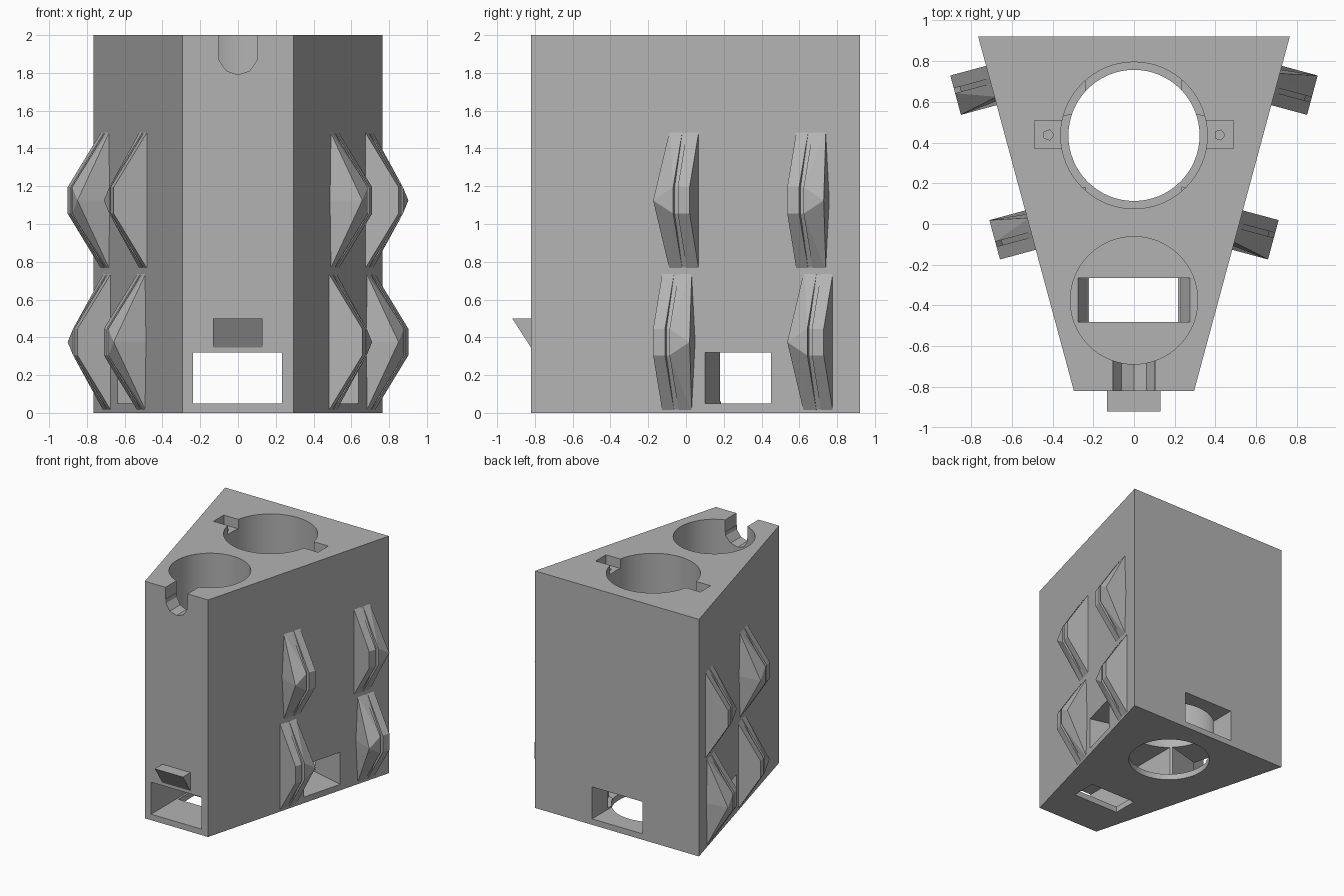
import bpy, bmesh, math
from mathutils import Vector

cube = bpy.data.objects.get("Cube")
if cube:
    bpy.data.objects.remove(cube, do_unlink=True)

grey = bpy.data.materials.new("plain grey")
grey.use_nodes = True
grey.diffuse_color = (0.45, 0.45, 0.45, 1)
grey.node_tree.nodes["Principled BSDF"].inputs["Base Color"].default_value = (0.45, 0.45, 0.45, 1)

FRONT, BACK, HALF_FRONT, HALF_BACK = -0.82, 0.92, 0.295, 0.765
SLOPE = (HALF_BACK - HALF_FRONT) / (BACK - FRONT)
along = Vector((SLOPE, 1, 0)).normalized()
outward = Vector((along.y, -along.x, 0))


def finish(name, bm):
    bmesh.ops.recalc_face_normals(bm, faces=bm.faces)
    mesh = bpy.data.meshes.new(name)
    bm.to_mesh(mesh)
    bm.free()
    mesh.materials.append(grey)
    ob = bpy.data.objects.new(name, mesh)
    bpy.context.collection.objects.link(ob)
    return ob


def hull(name, points):
    bm = bmesh.new()
    for p in points:
        bm.verts.new(p)
    out = bmesh.ops.convex_hull(bm, input=bm.verts)
    junk = {g for g in out["geom_interior"] + out["geom_unused"] if isinstance(g, bmesh.types.BMVert)}
    bmesh.ops.delete(bm, geom=list(junk), context="VERTS")
    bmesh.ops.dissolve_limit(bm, angle_limit=0.01, verts=bm.verts, edges=bm.edges)
    return finish(name, bm)


def box(name, xs, ys, zs):
    return hull(name, [(x, y, z) for x in xs for y in ys for z in zs])


def tube(name, x, y, radius, low, high, sides=64):
    ring = [math.tau * i / sides for i in range(sides)]
    return hull(name, [(x + radius * math.cos(a), y + radius * math.sin(a), z)
                       for a in ring for z in (low, high)])


def on_side(side, y, u, d, z):
    """Point on a slanted side: u along the wall, d out of it."""
    p = Vector((HALF_FRONT + (y - FRONT) * SLOPE, y, z)) + along * u + outward * d
    return (side * p.x, p.y, p.z)


# Tapered block
body = hull("body", [(s * w, y, z) for s in (-1, 1) for z in (0, 2)
                     for w, y in ((HALF_FRONT, FRONT), (HALF_BACK, BACK))])

# Bores, slots and tunnels
cutters = [
    tube("back_bore", 0, 0.435, 0.36, 0.06, 2.1),
    tube("back_drain", 0, 0.435, 0.322, -0.1, 0.2),
    tube("front_bore", 0, -0.375, 0.313, 0.42, 2.1),
    hull("slot_funnel", [(s * w, y, z) for s in (-1, 1) for y in (-0.48, -0.265)
                         for w, z in ((0.29, 0.45), (0.22, 0.3))]),
    box("floor_slot", (-0.22, 0.215), (-0.48, -0.265), (-0.1, 0.2)),
    box("long_tunnel", (-0.237, 0.233), (-1, 1.1), (0.05, 0.32)),
    box("groove_top", (-0.103, 0.103), (-0.95, -0.6), (1.9, 2.1)),
    hull("groove_round", [(0.105 * math.cos(a), y, 1.9 + 0.11 * math.sin(a))
                          for a in [math.tau * i / 10 + math.pi / 10 for i in range(10)]
                          for y in (-0.95, -0.6)]),
]
for side in (-1, 1):
    cutters += [
        hull("side_tunnel", [on_side(side, 0.275, u, d, z) for u in (-0.181, 0.181)
                             for d in (-0.36, 0.2) for z in (0.051, 0.321)]),
        box("notch", (side * 0.2, side * 0.488), (0.37, 0.507), (1.92, 2.1)),
        tube("screw_hole", side * 0.42, 0.437, 0.026, 1.8, 2.0, 5),
    ]
for cutter in cutters:
    cutter.hide_render = True
    mod = body.modifiers.new(cutter.name, "BOOLEAN")
    mod.operation, mod.solver, mod.object = "DIFFERENCE", "EXACT", cutter
bpy.context.view_layer.update()
carved = bpy.data.meshes.new_from_object(body.evaluated_get(bpy.context.evaluated_depsgraph_get()))
body.modifiers.clear()
body.data = carved
for cutter in cutters:
    bpy.data.objects.remove(cutter, do_unlink=True)
bpy.ops.object.select_all(action="DESELECT")
body.select_set(True)
bpy.context.view_layer.objects.active = body
bpy.ops.object.shade_smooth_by_angle(angle=math.radians(25))

# Front lip
hull("front_lip", [(x, y, z) for x in (-0.132, 0.13)
                   for y, z in ((FRONT, 0.5), (-0.92, 0.5), (FRONT, 0.345))])


# Zigzag side brackets: a ribbon, a shallow core and a folded plate
def bracket(side, y, low, hand):
    mid, high, out = low + 0.375, low + 0.75, 0.182

    def profile(u, reach):
        return [on_side(side, y, hand * u, d, z) for d, z in
                ((-0.01, low), (reach, mid - 0.07), (reach, mid + 0.07), (-0.01, high))]

    hull("bracket_ribbon", profile(0.035, out) + profile(0.1, out))
    hull("bracket_core", profile(0.0, out - 0.03) + profile(0.04, out - 0.03))
    fold = [on_side(side, y, hand * u, d, z) for u, d, z in
            ((-0.06, -0.01, low), (-0.06, -0.01, high), (-0.1, out, mid), (-0.08, -0.01, mid))]
    hull("bracket_plate", profile(0.01, out) + fold)


for side in (-1, 1):
    for y, column in ((-0.03, 1), (0.68, -1)):
        for low, row in ((0, -1), (0.75, 1)):
            bracket(side, y, low, side * column * row)
